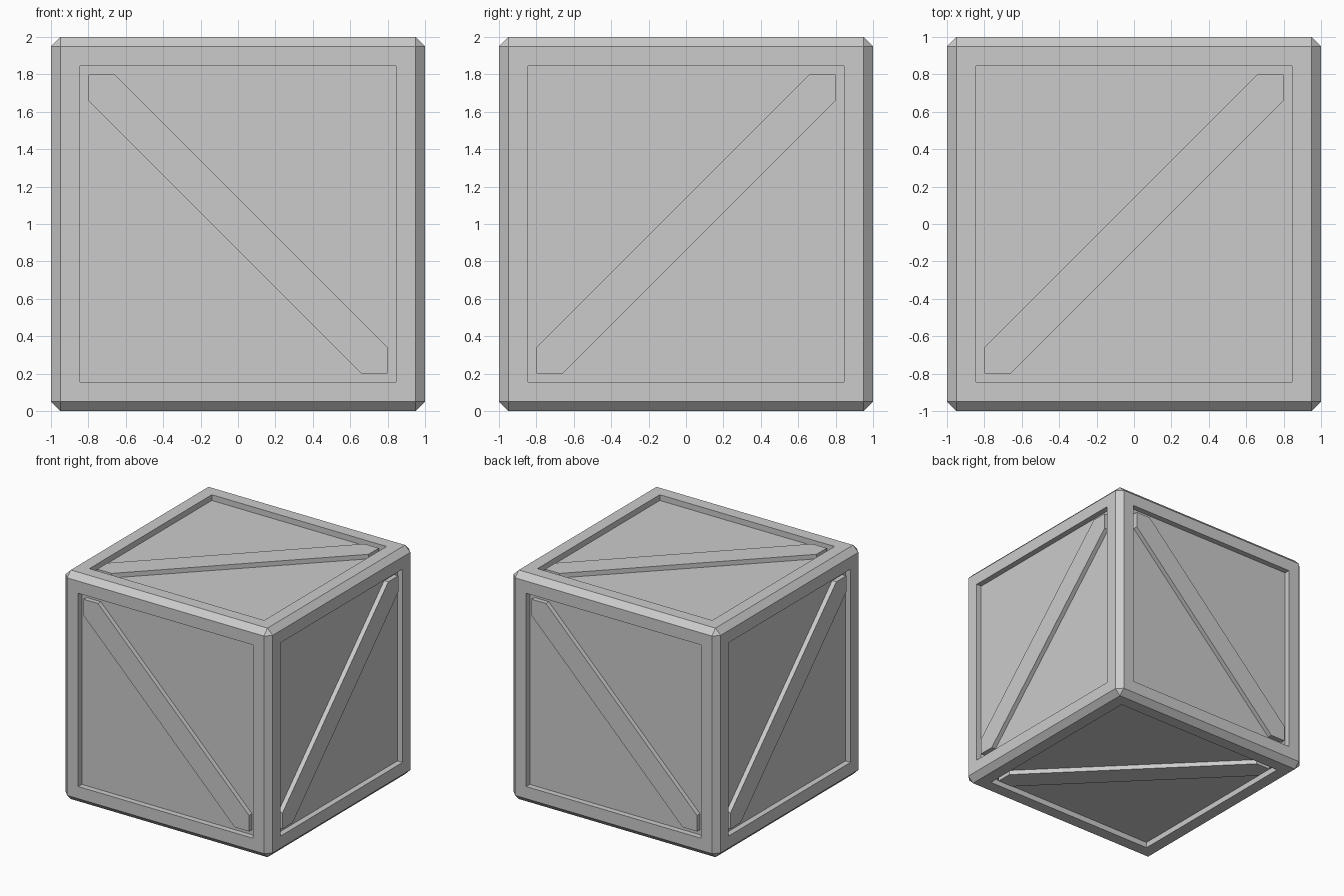
import bpy, bmesh
from math import pi
from mathutils import Matrix

if "Cube" in bpy.data.objects:
    bpy.data.objects.remove(bpy.data.objects["Cube"])

INNER, DEPTH, BRACE = 0.8, 0.05, 0.14
CENTRE = Matrix.Translation((0, 0, 1))


def finish(bm, name):
    bm.normal_update()
    mesh = bpy.data.meshes.new(name)
    bm.to_mesh(mesh)
    bm.free()
    obj = bpy.data.objects.new(name, mesh)
    bpy.context.collection.objects.link(obj)


# Crate body: chamfered cube with a recessed panel on each side
bm = bmesh.new()
bmesh.ops.create_cube(bm, size=2, matrix=CENTRE)
bmesh.ops.bevel(bm, geom=bm.edges[:], offset=0.05, segments=1, affect='EDGES')
sides = [f for f in bm.faces if f.calc_area() > 1]
bmesh.ops.inset_individual(bm, faces=sides, thickness=0.95 - INNER)
bmesh.ops.inset_individual(bm, faces=sides, thickness=0)
for f in sides:
    bmesh.ops.translate(bm, verts=f.verts[:], vec=-f.normal * DEPTH)
finish(bm, "crate_body")


# Diagonal brace: a strip pointed into two opposite frame corners
def brace(name, rotation):
    a, b = INNER, INNER - BRACE
    outline = [(-a, -a), (-b, -a), (a, b), (a, a), (b, a), (-a, -b)]
    bm = bmesh.new()
    base = bm.faces.new([bm.verts.new((x, y, 1 - DEPTH)) for x, y in outline])
    top = bmesh.ops.extrude_face_region(bm, geom=[base], use_keep_orig=False)["geom"]
    verts = [v for v in top if isinstance(v, bmesh.types.BMVert)]
    bmesh.ops.translate(bm, verts=verts, vec=(0, 0, DEPTH - 0.01))
    bmesh.ops.transform(bm, verts=bm.verts[:], matrix=CENTRE @ rotation)
    finish(bm, name)


def rot(angle, axis):
    return Matrix.Rotation(angle, 4, axis)


# Upright sides alternate the slope of the brace
flip = rot(pi / 2, 'Z')
upright = rot(pi / 2, 'X')
for i, side in enumerate(("front", "right", "back", "left")):
    slope = flip if i % 2 == 0 else Matrix.Identity(4)
    brace(side + "_brace", rot(i * pi / 2, 'Z') @ upright @ slope)
brace("top_brace", Matrix.Identity(4))
brace("bottom_brace", rot(pi, 'X'))
